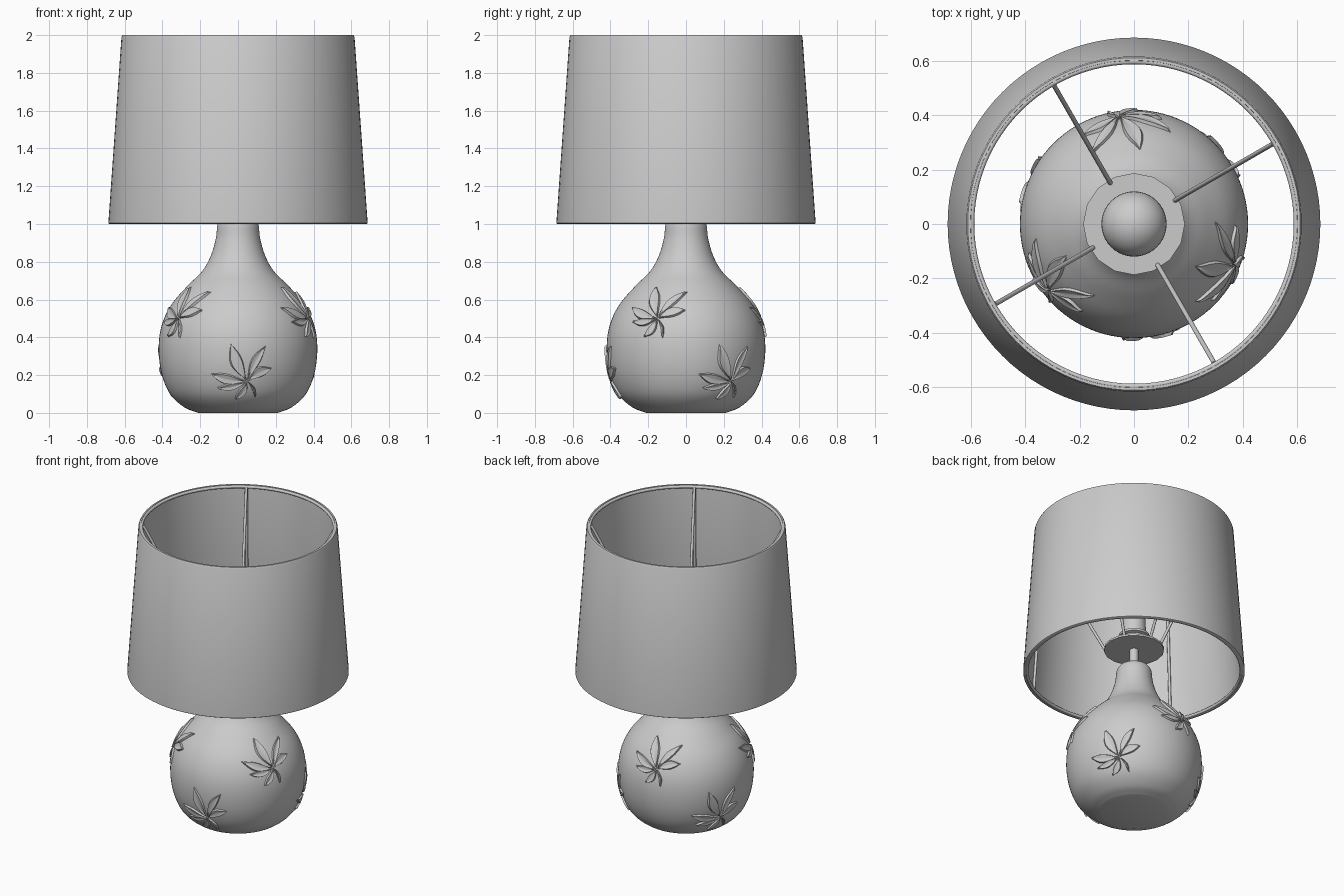
import bpy, bmesh, math
from mathutils import Vector

if "Cube" in bpy.data.objects:
    bpy.data.objects.remove(bpy.data.objects["Cube"])

grey = bpy.data.materials.new("plain_grey")
grey.use_nodes = True
COLOUR = (0.6, 0.6, 0.6, 1)
grey.diffuse_color = COLOUR
grey.node_tree.nodes["Principled BSDF"].inputs["Base Color"].default_value = COLOUR


def finish(name, bm, angle=40):
    bmesh.ops.remove_doubles(bm, verts=bm.verts, dist=1e-5)
    bmesh.ops.recalc_face_normals(bm, faces=bm.faces)
    mesh = bpy.data.meshes.new(name)
    bm.to_mesh(mesh)
    bm.free()
    ob = bpy.data.objects.new(name, mesh)
    bpy.context.collection.objects.link(ob)
    mesh.materials.append(grey)
    bpy.ops.object.select_all(action='DESELECT')
    ob.select_set(True)
    bpy.context.view_layer.objects.active = ob
    bpy.ops.object.shade_smooth_by_angle(angle=math.radians(angle))
    return ob


def lathe(name, profile, steps=64, closed=False, angle=40):
    bm = bmesh.new()
    verts = [bm.verts.new((r, 0, z)) for r, z in profile]
    pairs = list(zip(verts, verts[1:]))
    if closed:
        pairs.append((verts[-1], verts[0]))
    edges = [bm.edges.new(p) for p in pairs]
    bmesh.ops.spin(bm, geom=verts + edges, cent=(0, 0, 0), axis=(0, 0, 1),
                   angle=math.tau, steps=steps, use_merge=True)
    return finish(name, bm, angle)


def rod(name, a, b, radius):
    a, b = Vector(a), Vector(b)
    bm = bmesh.new()
    turn = (b - a).to_track_quat('Z', 'Y').to_matrix().to_4x4()
    turn.translation = (a + b) / 2
    bmesh.ops.create_cone(bm, cap_ends=True, segments=10, radius1=radius,
                          radius2=radius, depth=(b - a).length, matrix=turn)
    return finish(name, bm)


def smooth_curve(pts, sub=8):
    # Catmull-Rom through the given profile points
    pts = [Vector(p) for p in pts]
    ext = [2 * pts[0] - pts[1]] + pts + [2 * pts[-1] - pts[-2]]
    out = []
    for p0, p1, p2, p3 in zip(ext, ext[1:], ext[2:], ext[3:]):
        for i in range(sub):
            t = i / sub
            out.append(0.5 * (2 * p1 + (p2 - p0) * t + (2 * p0 - 5 * p1 + 4 * p2 - p3) * t * t
                              + (3 * p1 - p0 - 3 * p2 + p3) * t ** 3))
    return out + [pts[-1]]


# Vase shaped base
side = smooth_curve([(0.21, 0.0), (0.285, 0.03), (0.36, 0.1), (0.405, 0.21), (0.42, 0.34),
                     (0.405, 0.46), (0.355, 0.57), (0.27, 0.67), (0.19, 0.75), (0.145, 0.83),
                     (0.118, 0.92), (0.108, 1.0), (0.09, 1.03)], 6)
lathe("base_body", [(0, 0)] + [tuple(p) for p in side] + [(0, 1.035)], 96)


# Leaf relief wrapped on the base
def on_body(az, z, u, v, lift):
    i = min(range(len(side)), key=lambda k: abs(side[k].y - z))
    step = 1 if v > 0 else -1
    left = abs(v)
    while 0 < i + step < len(side) and left > (side[i + step] - side[i]).length:
        left -= (side[i + step] - side[i]).length
        i += step
    d = (side[i + step] - side[i]).normalized()
    p = side[i] + d * left
    p = p + Vector((d.y, -d.x)) * step * lift
    a = az + u / max(p.x, 0.1)
    return Vector((p.x * math.cos(a), p.x * math.sin(a), p.y))


def lobe(bm, az, z, tip, width, height):
    cols, rows = 8, 12
    tip = Vector(tip)
    across = Vector((-tip.y, tip.x)).normalized()
    grid = []
    for r in range(rows + 1):
        t = r / rows
        w = width * max(math.sin(math.pi * t ** 1.15), 0.02) ** 1.2
        row = []
        for c in range(cols + 1):
            s = 2 * c / cols - 1
            uv = tip * t + across * (s * w + 0.012 * math.sin(math.pi * t))
            # raised rounded border, groove along the middle vein
            lift = -0.006 if abs(s) == 1 else height * (0.55 + 0.45 * abs(s))
            if r in (0, rows):
                lift = -0.004
            row.append(bm.verts.new(on_body(az, z, uv.x, uv.y, lift)))
        grid.append(row)
    for a, b in zip(grid, grid[1:]):
        for k in range(cols):
            bm.faces.new((a[k], a[k + 1], b[k + 1], b[k]))


LOBES = [((-0.09, 0.2), 0.036), ((0.1, 0.19), 0.026), ((0.135, 0.07), 0.03),
         ((-0.2, 0.04), 0.03), ((-0.16, -0.04), 0.022), ((-0.06, -0.11), 0.024),
         ((0.05, -0.1), 0.009)]


def leaf(name, azimuth, z, turn):
    bm = bmesh.new()
    c, s = math.cos(math.radians(turn)), math.sin(math.radians(turn))
    for (u, v), width in LOBES:
        lobe(bm, math.radians(azimuth), z, (u * c - v * s, u * s + v * c), width, 0.013)
    finish(name, bm, 50)


for k in range(3):
    leaf(f"lower_leaf_{k + 1}", 277 + 120 * k, 0.18, 0)
    leaf(f"upper_leaf_{k + 1}", 338 + 120 * k, 0.5, -8)

# Shade shell and its wire rings
lathe("lamp_shade", [(0.68, 1.0), (0.686, 1.004), (0.686, 1.012), (0.617, 1.99), (0.612, 2.0),
                     (0.602, 2.0), (0.6, 1.99), (0.668, 1.012), (0.67, 1.0)], 96, True)
for name, radius, z in (("top_ring", 0.598, 1.988), ("bottom_ring", 0.664, 1.012)):
    ring = [(radius + 0.01 * math.cos(a), z + 0.01 * math.sin(a))
            for a in (math.tau * i / 10 for i in range(10))]
    lathe(name, ring, 96, True, 60)

# Stem, plate, socket and bulb
lathe("stem", [(0, 1.0), (0.027, 1.0), (0.027, 1.18), (0, 1.18)], 24)
lathe("carrier_plate", [(0, 1.155), (0.187, 1.155), (0.187, 1.168), (0, 1.168)], 16, angle=15)
lathe("socket", [(0, 1.16), (0.075, 1.16), (0.075, 1.24), (0.095, 1.245), (0.095, 1.26),
                 (0.075, 1.265), (0.07, 1.4), (0, 1.4)], 32)
bulb = [(0.12 * math.sin(a), 1.5 - 0.12 * math.cos(a))
        for a in (math.pi * i / 20 for i in range(21))]
lathe("bulb", bulb, 40)

# Four support arms with uprights along the shade wall
for k in range(4):
    a = math.radians(30 + 90 * k)
    x, y = math.cos(a), math.sin(a)
    rod(f"support_arm_{k + 1}", (0.175 * x, 0.175 * y, 1.165), (0.592 * x, 0.592 * y, 1.985), 0.009)
    rod(f"shade_upright_{k + 1}", (0.66 * x, 0.66 * y, 1.012), (0.594 * x, 0.594 * y, 1.985), 0.009)
